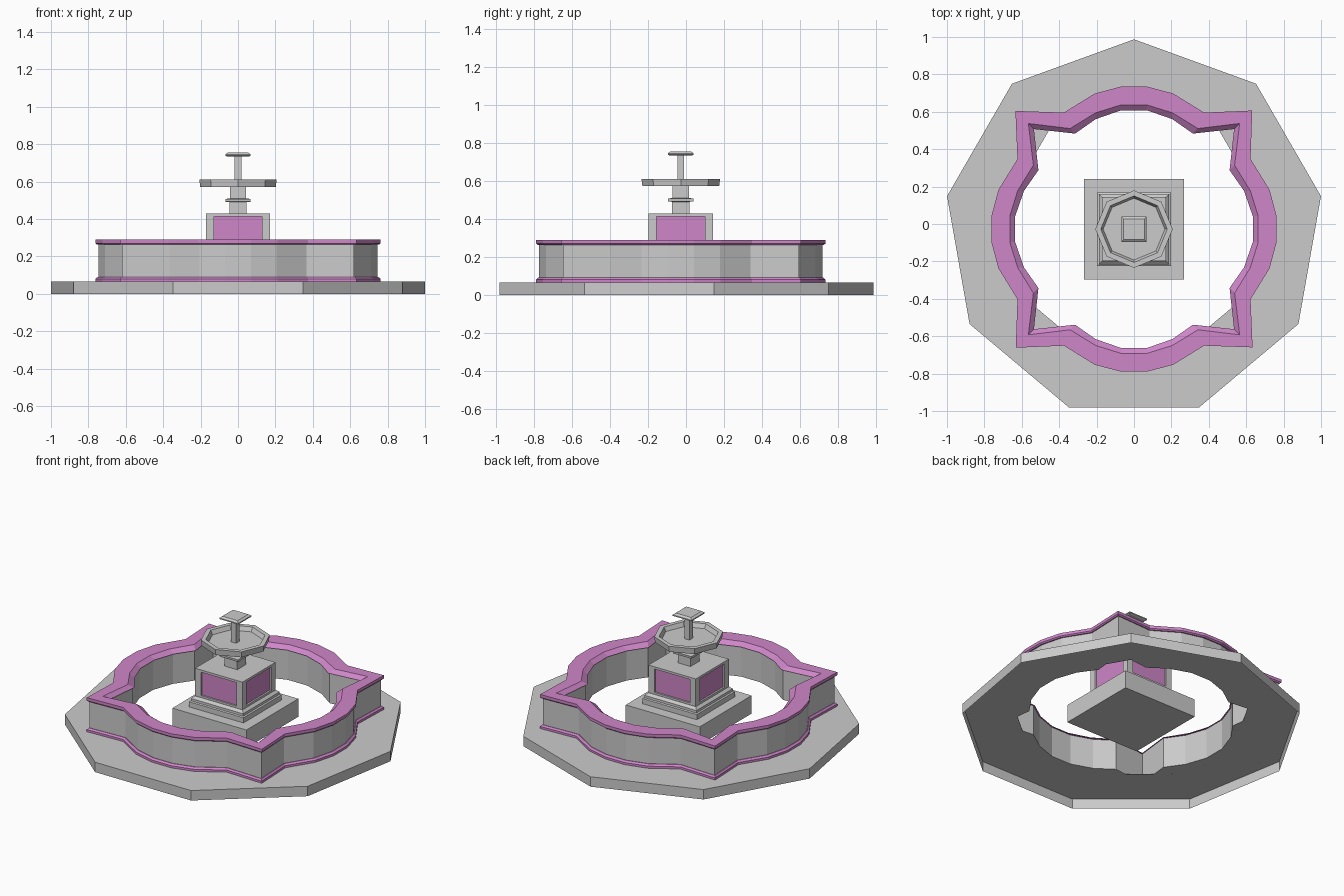
import bpy, bmesh, math

if "Cube" in bpy.data.objects:
    bpy.data.objects.remove(bpy.data.objects["Cube"])

CY = -0.0275  # shared centre of the fountain in y


def material(name, color):
    m = bpy.data.materials.new(name)
    m.diffuse_color = color
    m.use_nodes = True
    m.node_tree.nodes["Principled BSDF"].inputs["Base Color"].default_value = m.diffuse_color
    return m


PINK = material("pink_stone", (0.62, 0.24, 0.58, 1))


def finish(name, bm, mats=()):
    bmesh.ops.recalc_face_normals(bm, faces=bm.faces)
    me = bpy.data.meshes.new(name)
    bm.to_mesh(me)
    bm.free()
    for m in mats:
        me.materials.append(m)
    ob = bpy.data.objects.new(name, me)
    ob.location.y = CY
    bpy.context.collection.objects.link(ob)
    return ob


def loft(name, rings, closed=False, cap_start=False, cap_end=False, mats=()):
    """Bridge equal-length outlines given as (z, [(x, y), ...])."""
    bm = bmesh.new()
    loops = [[bm.verts.new((x, y, z)) for x, y in pts] for z, pts in rings]
    pairs = list(zip(loops, loops[1:]))
    if closed:
        pairs.append((loops[-1], loops[0]))
    for a, b in pairs:
        n = len(a)
        for i in range(n):
            j = (i + 1) % n
            bm.faces.new((a[i], a[j], b[j], b[i]))
    if cap_start:
        bm.faces.new(loops[0][::-1])
    if cap_end:
        bm.faces.new(loops[-1])
    return finish(name, bm, mats)


def polygon(n, r, start):
    return [(r * math.cos(math.radians(start) + i * math.tau / n),
             r * math.sin(math.radians(start) + i * math.tau / n)) for i in range(n)]


def square(h):
    return [(-h, -h), (h, -h), (h, h), (-h, h)]


def outline(octant, s=1.0):
    """Mirror an octant across the diagonal, then repeat it four times."""
    quarter = octant + [(y, x) for x, y in reversed(octant[:-1])]
    pts = []
    for _ in range(4):
        pts += [(x * s, y * s) for x, y in quarter]
        quarter = [(y, -x) for x, y in quarter]
    return pts


def stack(name, levels):
    """Square turned-style block from (z, half width) levels."""
    return loft(name, [(z, square(h)) for z, h in levels], cap_start=True, cap_end=True)


# Nonagonal paving ring, open underneath
loft("paving_ring", [(0, polygon(9, 1.015, 90)), (0.065, polygon(9, 1.015, 90)),
                     (0.065, polygon(9, 0.70, 90))])

# Pool wall with projecting corners and its two trims
OUT = [(0.07, 0.762), (0.21, 0.725), (0.375, 0.623), (0.632, 0.634)]
IN_TOP = [(0.07, 0.664), (0.205, 0.622), (0.342, 0.538), (0.565, 0.565)]
IN_LOW = [(0.07, 0.635), (0.205, 0.588), (0.315, 0.511), (0.535, 0.535)]
loft("pool_wall", [(0.067, outline(OUT, 0.98)), (0.27, outline(OUT, 0.98)),
                   (0.27, outline(IN_LOW, 1.015)), (0.067, outline(IN_LOW, 1.015))], closed=True)
loft("pool_lower_trim", [(0.066, outline(OUT)), (0.08, outline(OUT)),
                         (0.09, outline(OUT, 0.985)), (0.09, outline(OUT, 0.96)),
                         (0.066, outline(OUT, 0.96))], closed=True, mats=[PINK])
loft("pool_rim", [(0.263, outline(OUT, 0.99)), (0.27, outline(OUT)), (0.289, outline(OUT)),
                  (0.289, outline(IN_TOP)), (0.265, outline(IN_LOW))], closed=True, mats=[PINK])

# Plinth and stepped moulding
stack("plinth", [(0.06, 0.268), (0.178, 0.268)])
stack("pedestal_moulding", [(0.178, 0.197), (0.212, 0.197), (0.216, 0.188),
                            (0.232, 0.188), (0.247, 0.172)])

# Pedestal with four recessed coloured panels
bm = bmesh.new()
bmesh.ops.create_cube(bm, size=1)
for v in bm.verts:
    v.co.x *= 0.342
    v.co.y *= 0.342
    v.co.z = 0.428 if v.co.z > 0 else 0.245
sides = [f for f in bm.faces if abs(f.normal.z) < 0.5]
bm.normal_update()
sides = [f for f in bm.faces if abs(f.normal.z) < 0.5]
for f in sides:
    bmesh.ops.inset_individual(bm, faces=[f], thickness=0.021)
    n = f.normal.copy()
    for v in f.verts:
        if abs(n.x) > 0.5:
            v.co.y = math.copysign(0.128, v.co.y)
        else:
            v.co.x = math.copysign(0.128, v.co.x)
    bmesh.ops.inset_individual(bm, faces=[f], thickness=0.001, depth=-0.01)
    f.material_index = 1
grey = material("grey_stone", (0.6, 0.6, 0.6, 1))
finish("pedestal", bm, [grey, PINK])

# Lower stem with collar
stack("lower_stem", [(0.425, 0.046), (0.49, 0.046), (0.492, 0.066), (0.507, 0.068),
                     (0.51, 0.043), (0.578, 0.043)])

# Octagonal bowl
loft("bowl", [(0.572, polygon(8, 0.202, 0)), (0.61, polygon(8, 0.207, 0)),
              (0.61, polygon(8, 0.178, 0)), (0.583, polygon(8, 0.165, 0))],
     cap_start=True, cap_end=True)

# Upper stem and bevelled cap
stack("upper_stem", [(0.58, 0.018), (0.737, 0.018)])
stack("top_cap", [(0.733, 0.058), (0.738, 0.068), (0.745, 0.068), (0.755, 0.055)])
